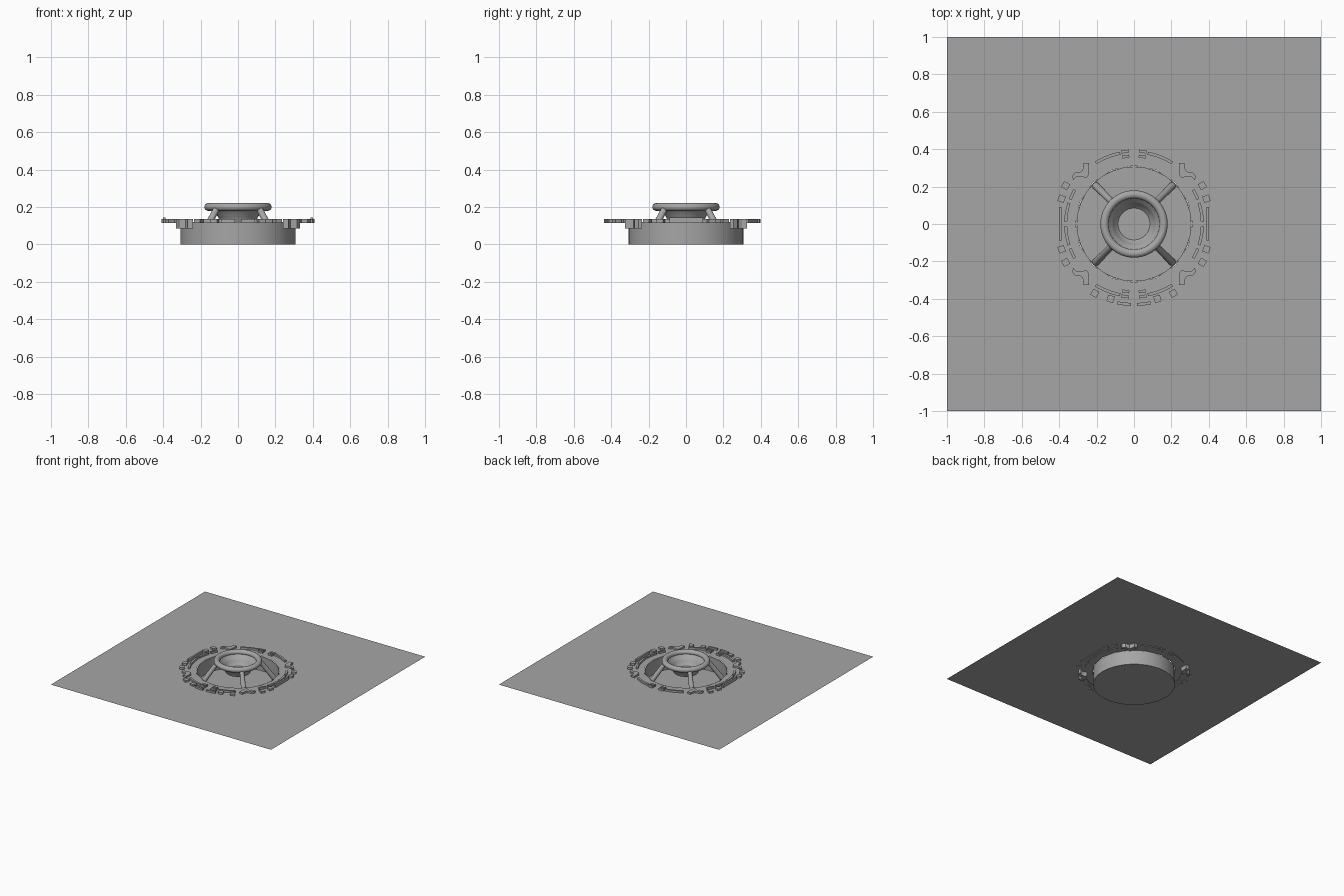
import bpy, bmesh
from math import sin, cos, pi, radians, atan2
from mathutils import Vector

old = bpy.data.objects.get("Cube")
if old:
    bpy.data.objects.remove(old, do_unlink=True)

grey = bpy.data.materials.new("plain grey")
grey.use_nodes = True
colour = (0.38, 0.38, 0.38, 1)
grey.diffuse_color = colour
grey.node_tree.nodes["Principled BSDF"].inputs["Base Color"].default_value = colour

DECK = 0.12
TOP = 0.135


def finish(name, bm, smooth=False, fix=True):
    if fix:
        bmesh.ops.recalc_face_normals(bm, faces=bm.faces)
    mesh = bpy.data.meshes.new(name)
    bm.to_mesh(mesh)
    bm.free()
    mesh.materials.append(grey)
    obj = bpy.data.objects.new(name, mesh)
    bpy.context.collection.objects.link(obj)
    if smooth:
        bpy.ops.object.select_all(action='DESELECT')
        obj.select_set(True)
        bpy.context.view_layer.objects.active = obj
        bpy.ops.object.shade_smooth_by_angle(angle=radians(40))


def lathe(name, profile, sides=48, closed=False):
    """Revolve an (r, z) profile around the z axis."""
    bm = bmesh.new()
    rings = []
    for r, z in profile:
        if r == 0:
            rings.append([bm.verts.new((0, 0, z))] * sides)
        else:
            rings.append([bm.verts.new((r * cos(2 * pi * i / sides), r * sin(2 * pi * i / sides), z))
                          for i in range(sides)])
    pairs = list(zip(rings, rings[1:]))
    if closed:
        pairs.append((rings[-1], rings[0]))
    for a, b in pairs:
        for i in range(sides):
            j = (i + 1) % sides
            corners = list(dict.fromkeys((a[i], a[j], b[j], b[i])))
            if len(corners) > 2:
                bm.faces.new(corners)
    finish(name, bm, True)


def slab(bm, outline, low, high):
    """Extrude a flat outline from low to high."""
    face = bm.faces.new([bm.verts.new((x, y, low)) for x, y in outline])
    top = bmesh.ops.extrude_face_region(bm, geom=[face], use_keep_orig=True)["geom"]
    bmesh.ops.translate(bm, vec=(0, 0, high - low),
                        verts=[v for v in top if isinstance(v, bmesh.types.BMVert)])


def arc(radius, start, end, width=0.016):
    steps = max(2, int(abs(end - start) / 4) + 1)
    angles = [radians(start + (end - start) * i / steps) for i in range(steps + 1)]
    inner, outer = radius - width / 2, radius + width / 2
    return ([(outer * cos(a), outer * sin(a)) for a in angles] +
            [(inner * cos(a), inner * sin(a)) for a in reversed(angles)])


def tile(x, y, size=0.036):
    """Small square turned to face the centre."""
    a, h = atan2(y, x), size / 2
    return [(x + u * cos(a) - v * sin(a), y + u * sin(a) + v * cos(a))
            for u, v in ((-h, -h), (h, -h), (h, h), (-h, h))]


def mirrored(bm, outline, low=DECK - 0.005, high=TOP, ys=(1, -1)):
    for sx in (1, -1):
        for sy in ys:
            slab(bm, [(sx * x, sy * y) for x, y in outline], low, high)


# Thin ground sheet with a polygonal opening
bm = bmesh.new()
inner, outer = [], []
for i in range(16):
    c, s = cos(i * pi / 8), sin(i * pi / 8)
    k = 1 / max(abs(c), abs(s))
    inner.append(bm.verts.new((0.312 * c, 0.312 * s, DECK)))
    outer.append(bm.verts.new((k * c, k * s, DECK)))
for i in range(16):
    j = (i + 1) % 16
    bm.faces.new((inner[i], outer[i], outer[j], inner[j]))
finish("ground_sheet", bm, fix=False)

# Round pit below the sheet, with its floor
lathe("pit_drum", [(0.308, DECK), (0.308, 0), (0, 0), (0, 0.004), (0.304, 0.004), (0.304, DECK)],
      32, closed=True)

# Funnel bowl and rolled rim
lathe("bowl", [(0, 0.118), (0.085, 0.118), (0.097, 0.13), (0.112, 0.155), (0.13, 0.185), (0.15, 0.2),
               (0.15, 0.19), (0.123, 0.175), (0.106, 0.145), (0.092, 0.112), (0, 0.112)])
lathe("rolled_rim", [(0.158 + 0.022 * cos(t * pi / 8), 0.2 + 0.021 * sin(t * pi / 8))
                     for t in range(16)], closed=True)

# Four slanted legs with rounded feet
bm = bmesh.new()
for sx in (1, -1):
    for sy in (1, -1):
        foot = Vector((0.202 * sx, 0.202 * sy, 0.02))
        head = Vector((0.112 * sx, 0.112 * sy, 0.195))
        axis = head - foot
        made = bmesh.ops.create_cone(bm, cap_ends=True, segments=16, radius1=0.02,
                                     radius2=0.017, depth=axis.length)["verts"]
        bmesh.ops.rotate(bm, verts=made, matrix=axis.to_track_quat('Z', 'Y').to_matrix())
        bmesh.ops.translate(bm, verts=made, vec=(foot + head) / 2)
        ball = bmesh.ops.create_uvsphere(bm, u_segments=16, v_segments=8, radius=0.02)["verts"]
        bmesh.ops.translate(bm, verts=ball, vec=foot)
finish("legs", bm, True)

# Deep stepped brackets on the diagonals
bm = bmesh.new()
step = [(0.24, 0.325), (0.24, 0.265), (0.255, 0.245), (0.28, 0.255), (0.305, 0.255), (0.325, 0.235),
        (0.33, 0.255), (0.315, 0.275), (0.28, 0.28), (0.27, 0.3), (0.27, 0.325)]
mirrored(bm, step, 0.085, TOP)
finish("stepped_brackets", bm)

# Inner ring of raised bars
bm = bmesh.new()
for start, end in ((2, 18), (21, 30), (58, 79)):
    mirrored(bm, arc(0.365 if start < 50 else 0.385, start, end))
for radius in (0.363, 0.39):
    mirrored(bm, arc(radius, 80, 86))
finish("inner_bars", bm)

# Outer tiles on both sides, and the extra row at the front
bm = bmesh.new()
for x, y in ((0.365, 0.205), (0.387, 0.135)):
    mirrored(bm, tile(x, y))
for x, y in ((0.21, -0.37), (0.125, -0.4)):
    mirrored(bm, tile(x, y), ys=(1,))
mirrored(bm, arc(0.43, -88, -78), ys=(1,))
finish("outer_tiles", bm)

# Thin upright bars at the two sides
bm = bmesh.new()
mirrored(bm, [(0.387, -0.087), (0.401, -0.087), (0.401, 0.09), (0.387, 0.09)], high=0.143, ys=(1,))
finish("side_bars", bm)
